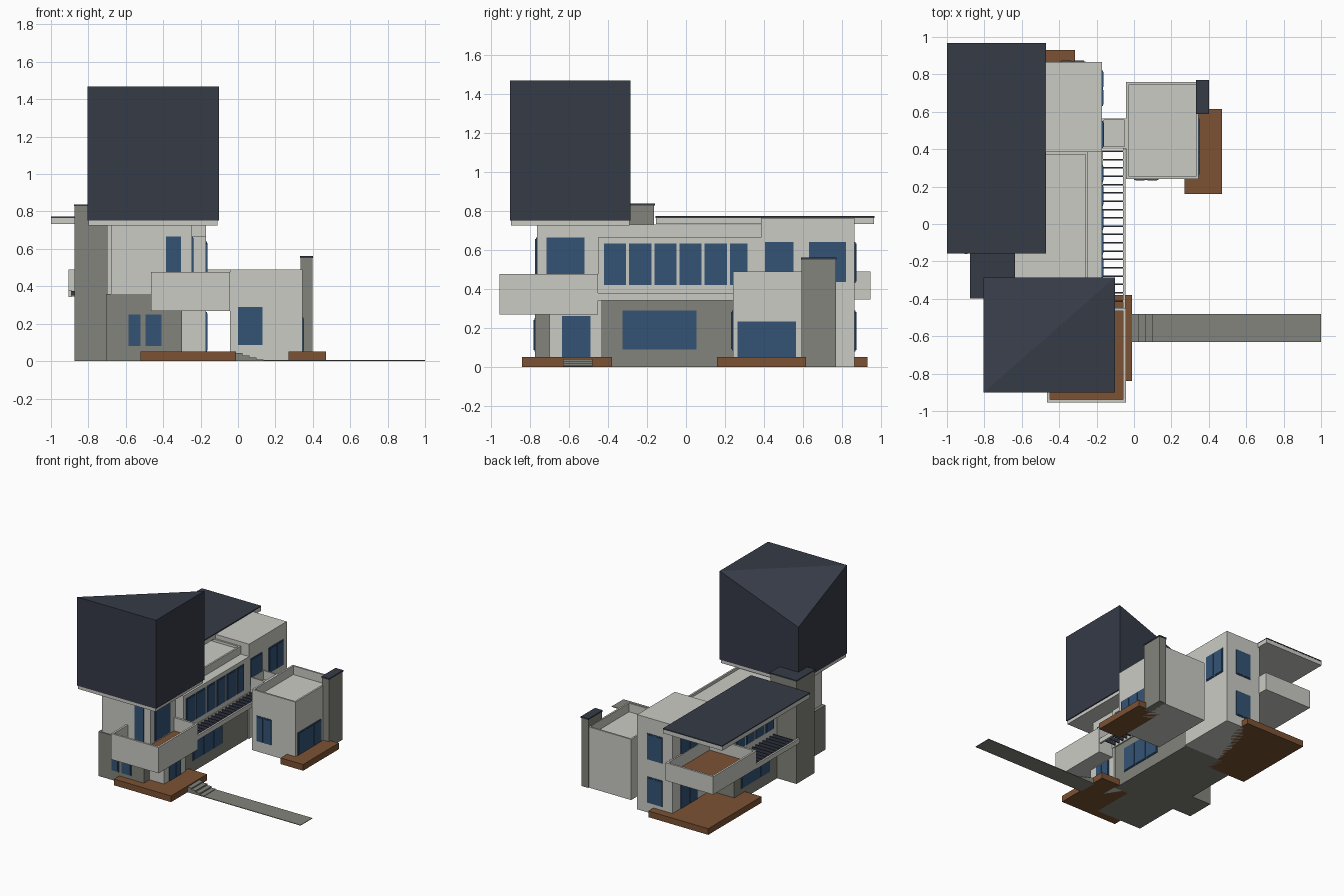
import bpy, bmesh

if "Cube" in bpy.data.objects:
    bpy.data.objects.remove(bpy.data.objects["Cube"])


def mat(name, r, g, b):
    m = bpy.data.materials.new(name)
    m.diffuse_color = (r, g, b, 1)
    m.use_nodes = True
    m.node_tree.nodes["Principled BSDF"].inputs["Base Color"].default_value = m.diffuse_color
    return m


WALL = mat("pale_plaster", .60, .60, .56)
STONE = mat("grey_stone", .23, .23, .20)
WOOD = mat("brown_timber", .20, .085, .033)
DARK = mat("dark_slate", .036, .043, .062)
GLASS = mat("blue_glass", .034, .088, .18)


def boxes(name, spans, material):
    """One object from a list of (x0, x1, y0, y1, z0, z1) boxes."""
    bm = bmesh.new()
    for x0, x1, y0, y1, z0, z1 in spans:
        vs = bmesh.ops.create_cube(bm, size=1)["verts"]
        for v in vs:
            v.co = (x1 if v.co.x > 0 else x0,
                    y1 if v.co.y > 0 else y0,
                    z1 if v.co.z > 0 else z0)
    me = bpy.data.meshes.new(name)
    bm.to_mesh(me)
    bm.free()
    me.materials.append(material)
    ob = bpy.data.objects.new(name, me)
    bpy.context.collection.objects.link(ob)
    return ob


def box(name, x0, x1, y0, y1, z0, z1, material=WALL):
    return boxes(name, [(x0, x1, y0, y1, z0, z1)], material)


def parapet(name, x0, x1, y0, y1, z0, zf, z1, t=.014, floor=WALL):
    """Solid base with a ring of thin walls and a floor sheet."""
    boxes(name, [(x0, x1, y0, y1, z0, zf),
                 (x0, x0 + t, y0, y1, zf, z1), (x1 - t, x1, y0, y1, zf, z1),
                 (x0 + t, x1 - t, y0, y0 + t, zf, z1),
                 (x0 + t, x1 - t, y1 - t, y1, zf, z1)], WALL)
    if floor is not WALL:
        box(name + "_floor", x0 + t, x1 - t, y0 + t, y1 - t, zf, zf + .006, floor)


def window(name, axis, side, plane, a, b, z0, z1, panes=1):
    """Glass plate on a wall facing +/- x or y, with raised panes."""
    spans = [(a, b, z0, z1, .004)]
    w = (b - a) / panes
    for i in range(panes):
        spans.append((a + i * w + .008, a + (i + 1) * w - .008, z0 + .008, z1 - .008, .008))
    out = []
    for s, e, lo, hi, d in spans:
        p, q = sorted((plane - side * .001, plane + side * d))
        out.append((p, q, s, e, lo, hi) if axis == "x" else (s, e, p, q, lo, hi))
    boxes(name, out, GLASS)


# House masses
box("back_block", -.485, -.17, .385, .865, 0, .765)
box("lower_middle", -.70, -.18, -.43, .385, 0, .345, STONE)
box("upper_middle", -.70, -.17, -.45, .385, .345, .665)
parapet("middle_roof", -.70, -.245, -.45, .385, .665, .71, .73)
box("front_upper", -.68, -.245, -.765, -.45, .35, .727)
box("front_wing", -.705, -.30, -.773, -.40, 0, .36, STONE)
box("entrance_block", -.31, -.17, -.70, -.43, 0, .37)

# Chimney tower on the left
box("left_tower", -.873, -.642, -.393, -.163, 0, .828, STONE)
box("left_tower_cap", -.878, -.637, -.398, -.158, .828, .838, DARK)

# Right wing, bridge and tower
parapet("right_wing", -.042, .345, .24, .76, 0, .42, .49)
parapet("bridge", -.17, -.04, .405, .565, .345, .42, .49, .01)
box("right_tower", .335, .398, .592, .768, 0, .55, STONE)
box("right_tower_cap", .332, .401, .589, .771, .55, .561, DARK)

# Balconies
parapet("front_balcony", -.465, -.042, -.955, -.45, .268, .365, .477, .016, WOOD)
parapet("back_balcony", -.905, -.48, .39, .945, .345, .385, .49, .016, WOOD)

# Flat back roof
box("back_roof_fascia", -1, -.47, -.155, .965, .733, .765)
box("back_roof", -1, -.47, -.157, .967, .765, .773, DARK)

# Tall front roof, one top corner pulled down
box("front_roof_fascia", -.80, -.11, -.897, -.29, .725, .755)
roof = box("front_roof", -.805, -.102, -.902, -.285, .752, 1.468, DARK)
bm = bmesh.new()
bm.from_mesh(roof.data)
top = [v for v in bm.verts if v.co.z > 1]
for v in top:
    if v.co.x < -.5 and v.co.y > -.5:
        v.co.z = 1.20
cap = next(f for f in bm.faces if all(v in top for v in f.verts))
ridge = [v for v in top if (v.co.x < -.5) == (v.co.y < -.5)]
bmesh.ops.connect_verts(bm, verts=ridge)
bm.to_mesh(roof.data)
bm.free()

# Pergolas: slats with an outer rail
boxes("right_pergola_slats",
      [(-.175, -.05, .385 - i * .0445, .393 - i * .0445, .35, .375) for i in range(19)], DARK)
boxes("right_pergola_rail", [(-.06, -.045, -.45, .405, .342, .38),
                             (-.175, -.165, -.45, .385, .342, .38)], WALL)
boxes("left_pergola_slats",
      [(-.895, -.70, .37 - i * .0445, .378 - i * .0445, .35, .375) for i in range(12)], DARK)
box("left_pergola_rail", -.905, -.89, -.16, .39, .342, .38)

# Decks, steps and path
box("front_deck", -.52, -.01, -.84, -.38, 0, .05, WOOD)
box("right_deck", .27, .47, .16, .615, 0, .05, WOOD)
box("back_deck", -.85, -.315, .25, .93, 0, .05, WOOD)
boxes("front_steps", [(-.02, .025 + i * .037, -.63, -.48, 0, .042 - i * .011)
                      for i in range(4)], STONE)
box("front_path", .12, 1, -.63, -.48, 0, .005, STONE)

# Windows facing right
for i in range(6):
    y = -.42 + i * .129
    window("gallery_window", "x", 1, -.17, y, y + (.09 if i == 5 else .113), .42, .632)
window("lower_gallery_window", "x", 1, -.18, -.325, .055, .09, .29, 3)
window("entrance_door", "x", 1, -.17, -.635, -.49, .05, .262, 2)
window("balcony_side_door", "x", 1, -.245, -.715, -.52, .38, .665, 2)
window("bridge_door", "x", 1, -.17, .405, .55, .425, .64)
window("back_side_window", "x", 1, -.17, .63, .82, .435, .64, 2)
window("wing_glass_door", "x", 1, .345, .265, .565, .05, .232, 3)

# Windows facing front
window("balcony_front_door", "y", -1, -.765, -.385, -.305, .38, .665)
window("front_window_left", "y", -1, -.773, -.585, -.522, .08, .25)
window("front_window_right", "y", -1, -.773, -.495, -.41, .08, .25)
window("wing_front_window", "y", -1, .24, 0, .13, .085, .29, 2)

# Windows facing back
for z in (.08, .43):
    window("back_window", "y", 1, .865, -.395, -.26, z, z + .21, 2)

# Windows facing left
window("left_lower_window", "x", -1, -.70, -.06, .30, .09, .29, 3)
window("back_deck_door", "x", -1, -.485, .55, .76, .05, .27, 2)
window("back_balcony_door", "x", -1, -.485, .55, .76, .395, .65, 2)
for i in range(4):
    y = -.12 + i * .125
    window("left_upper_window", "x", -1, -.70, y, y + .105, .42, .632)
